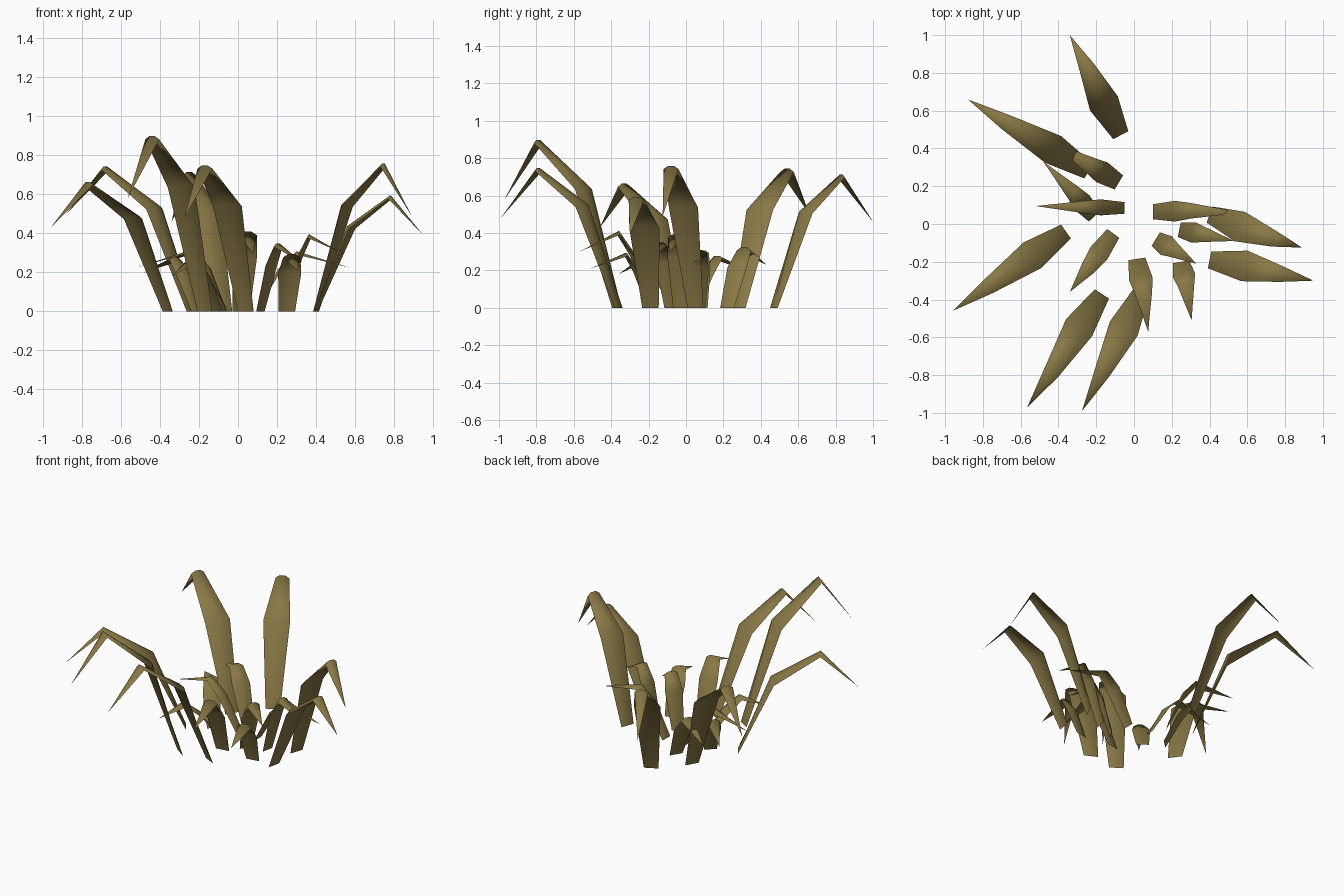
import bpy, bmesh
from mathutils import Vector

# one flat colour for the dry grass
olive = bpy.data.materials.new("olive_brown")
olive.diffuse_color = (0.25, 0.19, 0.06, 1.0)


def blade(name, path, widths):
    """Bent leaf: slightly arched strip through base, knee, apex, ending in a point."""
    pts = [Vector(p) for p in path]
    out = (pts[3] - pts[0])
    out.z = 0
    out.normalize()
    side = Vector((-out.y, out.x, 0))
    bm = bmesh.new()
    rows = []
    for i in range(3):
        along = (pts[i + 1] - pts[max(i - 1, 0)]).normalized()
        normal = along.cross(side).normalized()
        arch = (0.0, 0.14, 0.2)[i] * widths[i]
        row = []
        for u in (-0.5, -0.2, 0.2, 0.5):
            lift = arch if abs(u) < 0.3 else 0.0
            row.append(bm.verts.new(pts[i] + side * (u * widths[i]) + normal * (lift - arch / 2)))
        rows.append(row)
    tip = bm.verts.new(pts[3])
    for a, b in zip(rows, rows[1:]):
        for k in range(3):
            bm.faces.new((a[k], b[k], b[k + 1], a[k + 1]))
    for k in range(3):
        bm.faces.new((rows[2][k], tip, rows[2][k + 1]))
    for f in bm.faces:
        f.smooth = True
        f.normal_update()
    # faces look towards the upper side of the leaf
    if sum(f.normal.z * f.calc_area() for f in bm.faces) < 0:
        bmesh.ops.reverse_faces(bm, faces=bm.faces[:])
    me = bpy.data.meshes.new(name)
    bm.to_mesh(me)
    bm.free()
    me.materials.append(olive)
    ob = bpy.data.objects.new(name, me)
    bpy.context.collection.objects.link(ob)


# tall outer blades: base, knee, apex, tip
tall = [
    ((-0.07, 0.47, 0), (-0.155, 0.63, 0.51), (-0.25, 0.83, 0.705), (-0.34, 1.0, 0.46)),
    ((-0.24, 0.28, 0), (-0.42, 0.39, 0.53), (-0.68, 0.54, 0.735), (-0.88, 0.66, 0.50)),
    ((-0.36, -0.04, 0), (-0.53, -0.16, 0.48), (-0.77, -0.33, 0.655), (-0.96, -0.46, 0.43)),
    ((-0.17, -0.37, 0), (-0.285, -0.54, 0.64), (-0.44, -0.79, 0.89), (-0.565, -0.97, 0.58)),
    ((0.04, -0.36, 0), (-0.05, -0.545, 0.545), (-0.17, -0.79, 0.74), (-0.275, -0.99, 0.48)),
    ((0.40, 0.05, 0), (0.55, -0.01, 0.54), (0.745, -0.08, 0.75), (0.89, -0.125, 0.49)),
    ((0.40, -0.19, 0), (0.575, -0.22, 0.43), (0.78, -0.265, 0.585), (0.95, -0.30, 0.39)),
]
for i, p in enumerate(tall):
    blade(f"tall_blade_{i + 1}", p, (0.09, 0.165, 0.085))

# short inner blades: base, apex, tip, wide width
short = [
    ((-0.08, 0.22), (-0.23, 0.31, 0.315), (-0.43, 0.43, 0.23), 0.12),
    ((-0.21, 0.04), (-0.32, 0.165, 0.27), (-0.48, 0.33, 0.20), 0.11),
    ((-0.05, 0.085), (-0.27, 0.09, 0.30), (-0.52, 0.095, 0.225), 0.085),
    ((-0.11, -0.05), (-0.24, -0.23, 0.26), (-0.34, -0.36, 0.18), 0.11),
    ((0.015, -0.185), (0.05, -0.36, 0.40), (0.075, -0.57, 0.30), 0.125),
    ((0.25, -0.20), (0.275, -0.32, 0.285), (0.305, -0.51, 0.21), 0.12),
    ((0.115, -0.08), (0.205, -0.135, 0.34), (0.33, -0.21, 0.25), 0.115),
    ((0.24, -0.03), (0.365, -0.055, 0.385), (0.53, -0.09, 0.30), 0.11),
    ((0.10, 0.065), (0.30, 0.07, 0.30), (0.57, 0.06, 0.225), 0.11),
]
for i, (b, apex, tip, w) in enumerate(short):
    base = Vector((b[0], b[1], 0))
    knee = base.lerp(Vector(apex), 0.55)
    knee.z = apex[2] * 0.7
    blade(f"short_blade_{i + 1}", (base, knee, apex, tip), (w * 0.72, w, w * 0.75))
